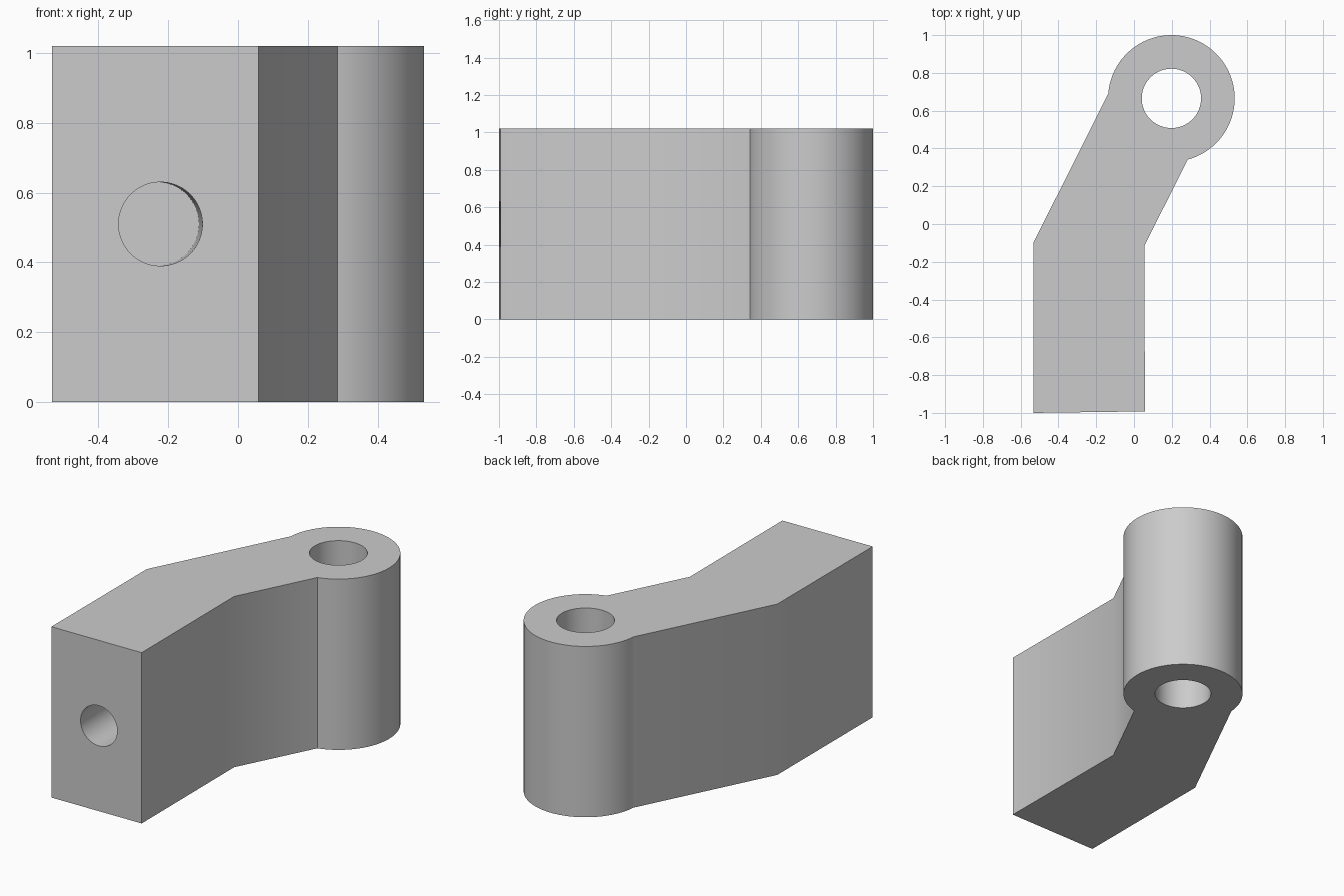
import bpy, bmesh, math
from mathutils import Matrix, Vector

HEIGHT = 1.02
EYE = Vector((0.198, 0.665))   # centre of the hinge barrel
EYE_R = 0.335

if "Cube" in bpy.data.objects:
    bpy.data.objects.remove(bpy.data.objects["Cube"], do_unlink=True)

grey = bpy.data.materials.new("light_grey")
grey.use_nodes = True
colour = (0.6, 0.6, 0.6, 1)
grey.diffuse_color = colour
grey.node_tree.nodes["Principled BSDF"].inputs["Base Color"].default_value = colour


def add_object(name, bm):
    bmesh.ops.recalc_face_normals(bm, faces=bm.faces[:])
    mesh = bpy.data.meshes.new(name)
    bm.to_mesh(mesh)
    bm.free()
    mesh.materials.append(grey)
    obj = bpy.data.objects.new(name, mesh)
    bpy.context.collection.objects.link(obj)
    return obj


def cylinder_cutter(name, radius, depth, matrix):
    bm = bmesh.new()
    bmesh.ops.create_cone(bm, cap_ends=True, segments=96, radius1=radius,
                          radius2=radius, depth=depth, matrix=matrix)
    obj = add_object(name, bm)
    obj.hide_render = True
    return obj


# Bent arm with round barrel end, extruded from its plan outline
outline = [(-0.533, -0.1), (-0.533, -1.0), (0.058, -0.992), (0.055, -0.115)]
start, end, steps = math.radians(-75), math.radians(175.7), 90
for i in range(steps + 1):
    a = start + (end - start) * i / steps
    outline.append((EYE.x + EYE_R * math.cos(a), EYE.y + EYE_R * math.sin(a)))
bm = bmesh.new()
base = bm.faces.new([bm.verts.new((x, y, 0)) for x, y in outline])
top = bmesh.ops.extrude_face_region(bm, geom=[base], use_keep_orig=True)
bmesh.ops.translate(bm, vec=(0, 0, HEIGHT),
                    verts=[v for v in top["geom"] if isinstance(v, bmesh.types.BMVert)])
arm = add_object("hinge_arm", bm)

# Pin hole through the barrel, and blind bolt hole square to the end face
pin_hole = cylinder_cutter("pin_hole_cutter", 0.157, 2 * HEIGHT,
                           Matrix.Translation((EYE.x, EYE.y, HEIGHT / 2)))
axis = Vector((-0.0135, 1, 0)).normalized()
bolt_depth, overlap = 0.75, 0.1
mouth = Vector((-0.222, -0.996, HEIGHT / 2))
middle = mouth + axis * (bolt_depth - overlap) / 2
turn = axis.to_track_quat("Z", "Y").to_matrix().to_4x4()
bolt_hole = cylinder_cutter("bolt_hole_cutter", 0.12, bolt_depth + overlap,
                            Matrix.Translation(middle) @ turn)

bpy.ops.object.select_all(action="DESELECT")
arm.select_set(True)
bpy.context.view_layer.objects.active = arm
for cutter in (pin_hole, bolt_hole):
    cut = arm.modifiers.new(cutter.name, "BOOLEAN")
    cut.operation = "DIFFERENCE"
    cut.solver = "EXACT"
    cut.object = cutter
    bpy.ops.object.modifier_apply(modifier=cut.name)
    bpy.data.objects.remove(cutter, do_unlink=True)

bpy.ops.object.shade_smooth_by_angle(angle=math.radians(30))
